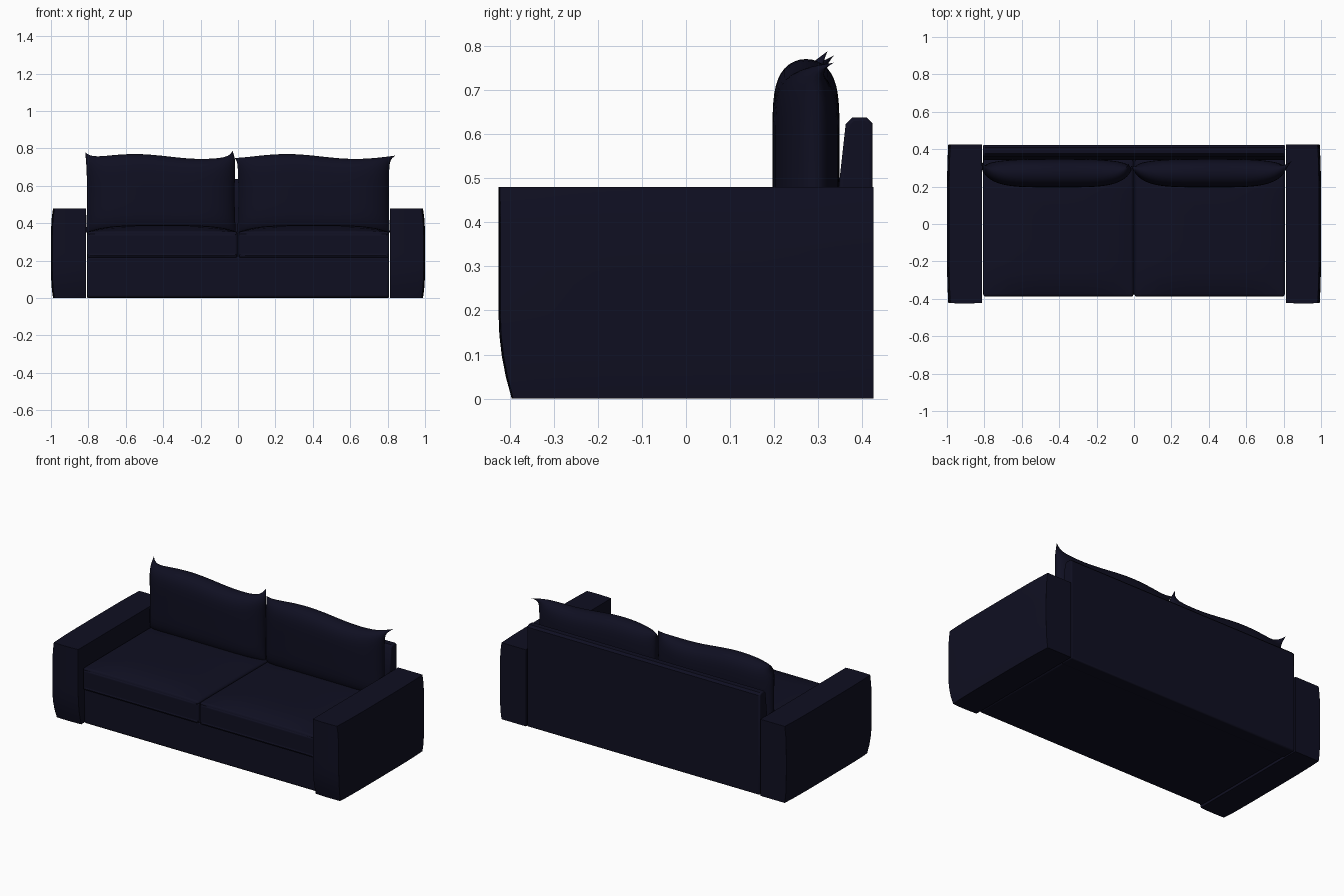
import bpy, bmesh, math

if "Cube" in bpy.data.objects:
    bpy.data.objects.remove(bpy.data.objects["Cube"])

navy = bpy.data.materials.new("dark navy fabric")
navy.diffuse_color = (0.0048, 0.0048, 0.0155, 1)
navy.use_nodes = True
navy.node_tree.nodes["Principled BSDF"].inputs["Base Color"].default_value = navy.diffuse_color


def finish(bm, name, bevel=0.0, angle=40):
    bmesh.ops.recalc_face_normals(bm, faces=bm.faces)
    me = bpy.data.meshes.new(name)
    bm.to_mesh(me)
    bm.free()
    me.materials.append(navy)
    ob = bpy.data.objects.new(name, me)
    bpy.context.collection.objects.link(ob)
    if bevel:
        m = ob.modifiers.new("soft edge", 'BEVEL')
        m.width = bevel
        m.segments = 3
        m.limit_method = 'ANGLE'
        m.angle_limit = math.radians(50)
    bpy.ops.object.select_all(action='DESELECT')
    ob.select_set(True)
    bpy.context.view_layer.objects.active = ob
    bpy.ops.object.shade_smooth_by_angle(angle=math.radians(angle))
    return ob


def soft_box(name, lo, hi, bevel, cuts=0, shape=None):
    """Box between two corners; shape(u, v, w) returns an offset, u v w in -1..1."""
    bm = bmesh.new()
    bmesh.ops.create_cube(bm, size=2)
    if cuts:
        bmesh.ops.subdivide_edges(bm, edges=bm.edges[:], cuts=cuts, use_grid_fill=True)
    for p in bm.verts:
        c = tuple(p.co)
        off = shape(*c) if shape else (0, 0, 0)
        p.co = [(lo[i] + hi[i]) / 2 + c[i] * (hi[i] - lo[i]) / 2 + off[i] for i in range(3)]
    return finish(bm, name, bevel)


# base under the seats
soft_box("base", (-0.806, -0.376, 0.003), (0.806, 0.37, 0.222), 0.012)

# backrest: side profile (y, z) extruded across the width
profile = [(0.335, 0.0), (0.345, 0.47), (0.362, 0.622), (0.376, 0.637),
           (0.41, 0.637), (0.423, 0.624), (0.423, 0.0)]
bm = bmesh.new()
face = bm.faces.new([bm.verts.new((-0.808, y, z)) for y, z in profile])
ext = bmesh.ops.extrude_face_region(bm, geom=[face])
bmesh.ops.translate(bm, vec=(1.616, 0, 0),
                    verts=[g for g in ext["geom"] if isinstance(g, bmesh.types.BMVert)])
finish(bm, "backrest", 0.008)

# arms: outer side gently bulged, front tucked in at the foot
for s, side in ((-1, "left"), (1, "right")):
    def bulge(u, v, w, s=s):
        dx = -s * (0.007 * v ** 4 + 0.011 * w ** 4) if u * s > 0.99 else 0
        dy = 0
        if v < -0.99:
            dy = 0.03 * max(0, -w - 0.2) ** 2 / 0.64 + 0.004 * u * u
        return dx, dy, 0
    a, b = sorted((s * 0.813, s * 1.0))
    soft_box(side + "_arm", (a, -0.425, 0), (b, 0.425, 0.48), 0.012, 9, bulge)


# seat cushions with a crowned top
def crown(u, v, w):
    f = (1 - u ** 4) * (1 - v ** 6)
    return 0, 0, 0.035 * f if w > 0.99 else 0


for x0, side in ((-0.806, "left"), (0.003, "right")):
    soft_box(side + "_seat_cushion", (x0, -0.388, 0.216), (x0 + 0.803, 0.345, 0.355),
             0.025, 11, crown)


# back cushions: two pillow halves with pulled corner tips
def pillow(name, x0, x1, left_tip, right_tip, n=28):
    bm = bmesh.new()
    cx, hw, z0 = (x0 + x1) / 2, (x1 - x0) / 2, 0.35
    for s in (-1, 1):
        grid = []
        for i in range(n + 1):
            row = []
            for j in range(n + 1):
                u = math.sin(math.pi / 2 * (2 * i / n - 1))
                v = math.sin(math.pi / 2 * (2 * j / n - 1))
                top = 0.757 + 0.013 * math.cos(math.pi * (u + 0.35) / 0.9)
                fat = math.sqrt(max(0, (1 - u ** 4) * (1 - abs(v) ** 5)))
                x = cx + u * (hw - 0.006 * (1 - v * v))
                y = 0.272 + 0.02 * abs(u) ** 6 + s * 0.076 * fat
                z = z0 + (v + 1) / 2 * (top - z0)
                if v > 0:
                    k = (abs(u) * v) ** 14
                    dx, dy, dz = left_tip if u < 0 else right_tip
                    x, y, z = x + k * dx, y + k * dy, z + k * dz
                row.append(bm.verts.new((x, y, z)))
            grid.append(row)
        for i in range(n):
            for j in range(n):
                bm.faces.new((grid[i][j], grid[i + 1][j], grid[i + 1][j + 1], grid[i][j + 1]))
    bmesh.ops.remove_doubles(bm, verts=bm.verts, dist=0.0004)
    finish(bm, name, angle=60)


pillow("left_back_cushion", -0.813, -0.012, (-0.004, 0.045, 0.03), (-0.018, 0.03, 0.032))
pillow("right_back_cushion", -0.004, 0.812, (-0.016, 0.02, 0.0), (0.03, 0.045, 0.005))
